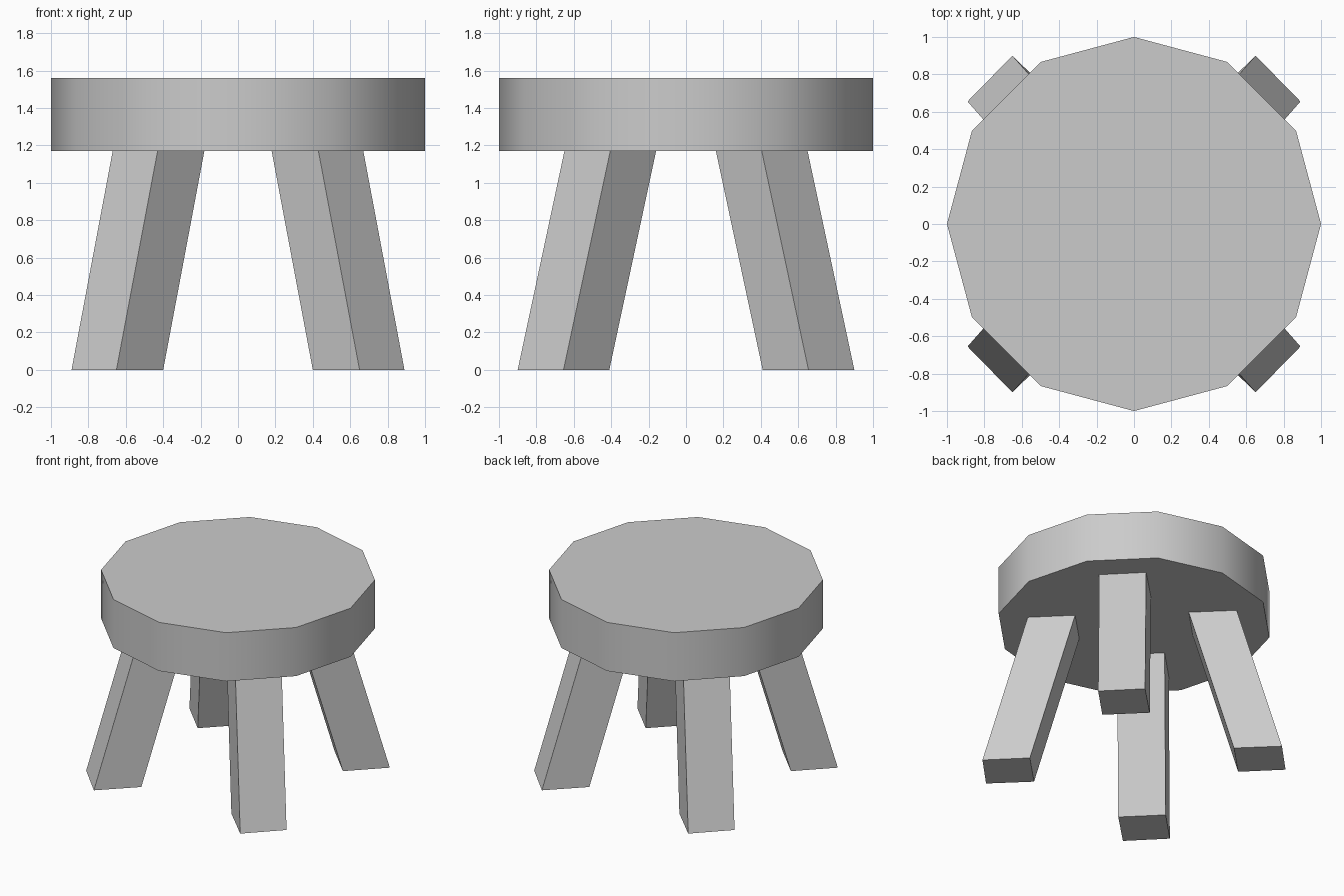
import bpy, bmesh, math

if "Cube" in bpy.data.objects:
    bpy.data.objects.remove(bpy.data.objects["Cube"])

SEAT_BOTTOM, SEAT_TOP = 1.17, 1.56

# Seat: twelve-sided disc with smooth-shaded rim
bpy.ops.mesh.primitive_cylinder_add(vertices=12, radius=1.0, depth=SEAT_TOP - SEAT_BOTTOM,
                                    location=(0, 0, (SEAT_TOP + SEAT_BOTTOM) / 2))
seat = bpy.context.object
seat.name = "seat"
bpy.ops.object.shade_smooth_by_angle(angle=math.radians(40))


# Leg: square foot turned 45 degrees, sheared inwards towards the seat
def add_leg(name, sx, sy):
    foot = [(0.89, 0.655), (0.65, 0.90), (0.40, 0.655), (0.645, 0.41)]
    top_z = SEAT_BOTTOM + 0.02
    lean_x, lean_y = 0.22 * top_z / SEAT_BOTTOM, 0.25 * top_z / SEAT_BOTTOM
    bm = bmesh.new()
    low = [bm.verts.new((sx * x, sy * y, 0)) for x, y in foot]
    high = [bm.verts.new((sx * (x - lean_x), sy * (y - lean_y), top_z)) for x, y in foot]
    bm.faces.new(low)
    bm.faces.new(high)
    for i in range(4):
        j = (i + 1) % 4
        bm.faces.new((low[i], low[j], high[j], high[i]))
    bmesh.ops.recalc_face_normals(bm, faces=bm.faces)
    mesh = bpy.data.meshes.new(name)
    bm.to_mesh(mesh)
    bm.free()
    bpy.context.collection.objects.link(bpy.data.objects.new(name, mesh))


for side, sx in (("left", -1), ("right", 1)):
    for end, sy in (("front", -1), ("back", 1)):
        add_leg(f"{end}_{side}_leg", sx, sy)
